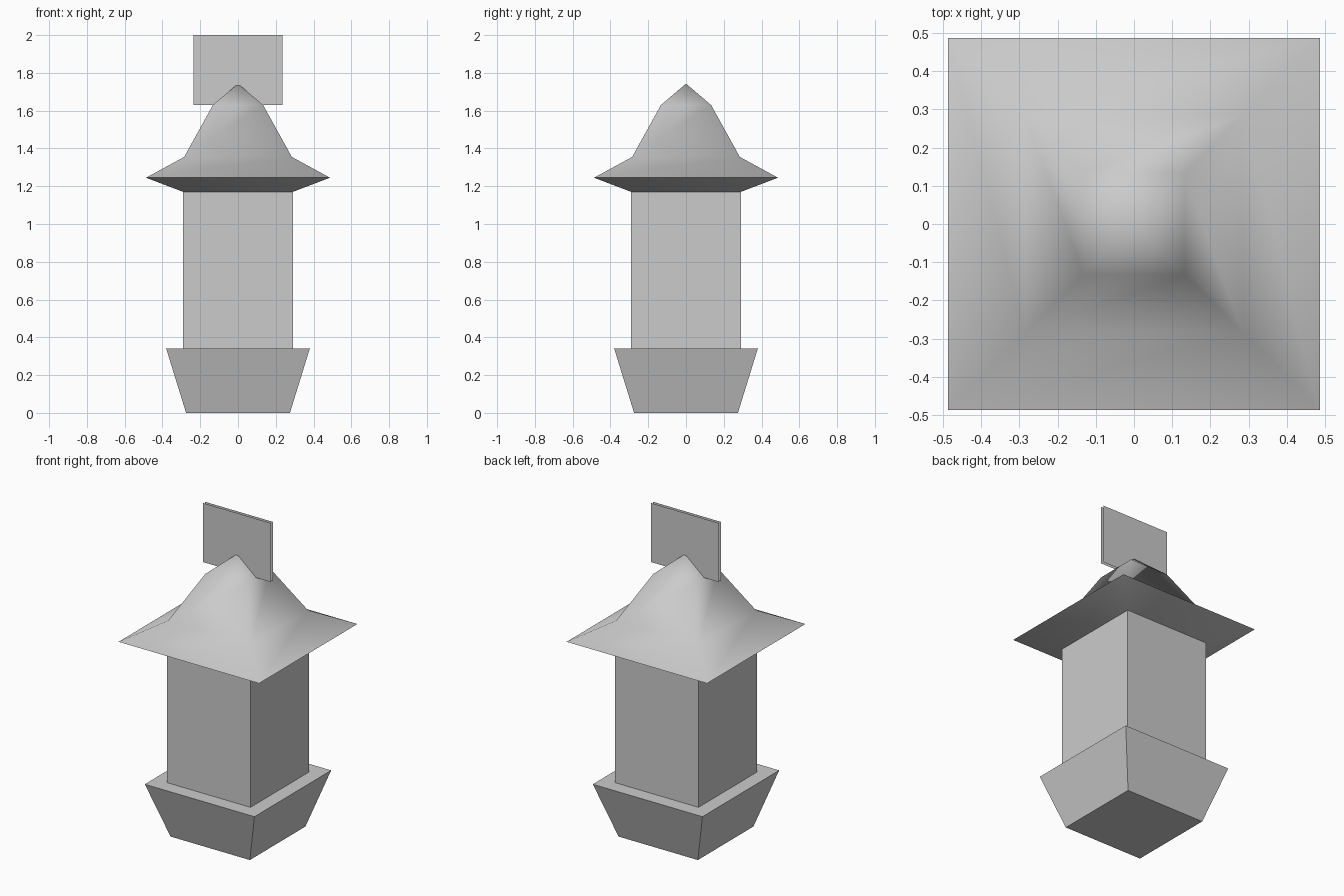
import bpy
import bmesh
import math

cube = bpy.data.objects.get("Cube")
if cube:
    bpy.data.objects.remove(cube, do_unlink=True)

# One plain stone colour
stone = bpy.data.materials.new("light_grey_stone")
stone.use_nodes = True
colour = (0.6, 0.6, 0.6, 1.0)
stone.diffuse_color = colour
stone.node_tree.nodes["Principled BSDF"].inputs["Base Color"].default_value = colour


def finish(name, bm):
    """Turn a bmesh into a named object with the stone material."""
    mesh = bpy.data.meshes.new(name)
    bm.to_mesh(mesh)
    bm.free()
    mesh.materials.append(stone)
    obj = bpy.data.objects.new(name, mesh)
    bpy.context.collection.objects.link(obj)
    return obj


def square_loft(name, profile, apex=None):
    """Join square rings given as (half width, height); close with a cap or point."""
    bm = bmesh.new()
    corners = ((-1, -1), (1, -1), (1, 1), (-1, 1))
    rings = [[bm.verts.new((sx * r, sy * r, z)) for sx, sy in corners]
             for r, z in profile]
    for low, high in zip(rings, rings[1:]):
        for i in range(4):
            j = (i + 1) % 4
            bm.faces.new((low[i], low[j], high[j], high[i]))
    bm.faces.new(rings[0][::-1])
    if apex is None:
        bm.faces.new(rings[-1])
    else:
        tip = bm.verts.new((0, 0, apex))
        for i in range(4):
            bm.faces.new((rings[-1][i], rings[-1][(i + 1) % 4], tip))
    return finish(name, bm)


# Flared foot and straight shaft
square_loft("base", [(0.275, 0), (0.38, 0.34)])
square_loft("column", [(0.29, 0.34), (0.29, 1.17)])

# Soft bell-shaped roof with a crisp eave
roof = square_loft("roof", [(0.29, 1.17), (0.487, 1.245), (0.285, 1.355),
                            (0.133, 1.63)], apex=1.743)
bpy.ops.object.select_all(action='DESELECT')
roof.select_set(True)
bpy.context.view_layer.objects.active = roof
bpy.ops.object.shade_smooth_by_angle(angle=math.radians(100))

# Sign on the peak: two open sheets set back to back
for name, side in (("sign_front", -1), ("sign_back", 1)):
    bm = bmesh.new()
    half = -side * 0.236
    y = side * 0.01
    bm.faces.new([bm.verts.new(p) for p in (
        (-half, y, 1.63), (half, y, 1.63), (half, y, 2), (-half, y, 2))])
    finish(name, bm)
